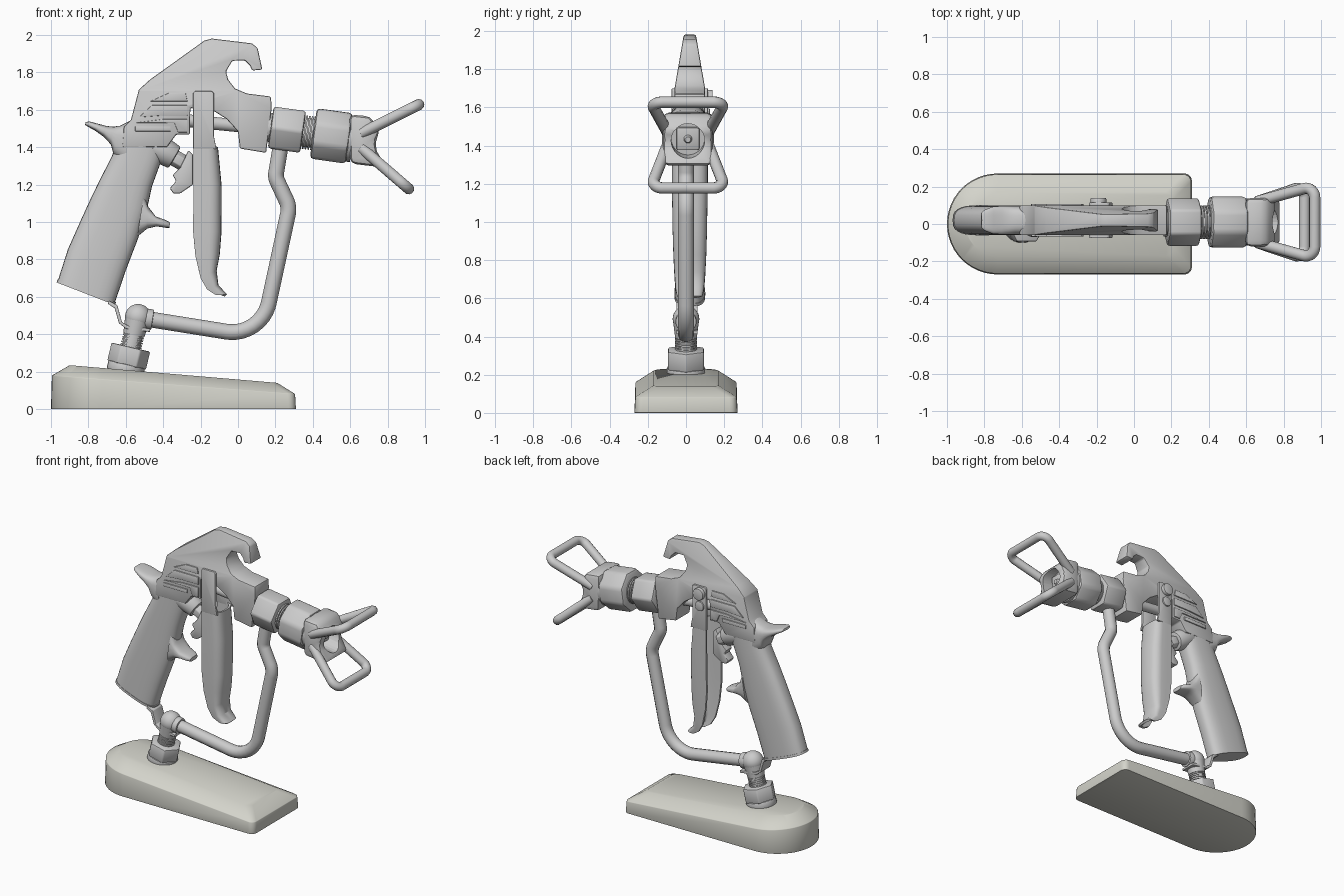
import bpy, bmesh, math
from mathutils import Vector, Matrix

if "Cube" in bpy.data.objects:
    bpy.data.objects.remove(bpy.data.objects["Cube"])

CY = 0.02                                    # sideways centre of the gun body
AX = Vector((0.99, 0, -0.139)).normalized()  # barrel direction
A0 = Vector((0.16, 0.01, 1.508))             # barrel start


def finish(ob, angle=35):
    for o in bpy.context.selected_objects:
        o.select_set(False)
    ob.select_set(True)
    bpy.context.view_layer.objects.active = ob
    bpy.ops.object.convert(target='MESH')
    bpy.ops.object.shade_smooth_by_angle(angle=math.radians(angle))
    return bpy.context.view_layer.objects.active


def make(name, bm, bevel=0, smooth=True):
    bmesh.ops.recalc_face_normals(bm, faces=bm.faces)
    if bevel:
        es = [e for e in bm.edges if e.is_manifold and e.calc_face_angle(0) > 0.6]
        bmesh.ops.bevel(bm, geom=es, offset=bevel, segments=2, profile=0.5,
                        affect='EDGES', clamp_overlap=True)
    me = bpy.data.meshes.new(name)
    bm.to_mesh(me)
    bm.free()
    ob = bpy.data.objects.new(name, me)
    bpy.context.collection.objects.link(ob)
    return finish(ob) if smooth else ob


def skin(name, rings, bevel=0):
    """Join closed rings of points and cap both ends."""
    bm = bmesh.new()
    vs = [[bm.verts.new(p) for p in r] for r in rings]
    n = len(vs[0])
    for a, b in zip(vs, vs[1:]):
        for i in range(n):
            bm.faces.new((a[i], a[(i + 1) % n], b[(i + 1) % n], b[i]))
    bm.faces.new(vs[0][::-1])
    bm.faces.new(vs[-1])
    return make(name, bm, bevel)


def prism(name, pts, y0, y1, bevel=0.008):
    return skin(name, [[(x, y, z) for x, z in pts] for y in (y0, y1)], bevel)


def loft(name, secs, e=0.7, n=28):
    """Rounded sections, each from a back point to a front point, with a half width."""
    rings = []
    sc = lambda v: math.copysign(abs(v) ** e, v)
    for bx, bz, fx, fz, w in secs:
        ring = []
        for i in range(n):
            a = 2 * math.pi * i / n
            c, s = sc(math.cos(a)) / 2, sc(math.sin(a))
            ring.append(((bx + fx) / 2 + c * (fx - bx), CY + w * s, (bz + fz) / 2 + c * (fz - bz)))
        rings.append(ring)
    return skin(name, rings)


def cyl(name, p, d, length, r, r2=None, sides=28, turn=0, bevel=0, smooth=True):
    d = Vector(d).normalized()
    bm = bmesh.new()
    m = (Matrix.Translation(Vector(p) + d * length / 2) @ d.to_track_quat('Z', 'Y').to_matrix().to_4x4()
         @ Matrix.Rotation(math.radians(turn), 4, 'Z'))
    bmesh.ops.create_cone(bm, cap_ends=True, segments=sides, radius1=r, radius2=r2 or r, depth=length, matrix=m)
    return make(name, bm, bevel, smooth)


def pipe(name, pts, radii, r):
    """Round rod along a path whose inner corners are rounded."""
    P = [Vector(p) for p in pts]
    out = [P[0]]
    for i in range(1, len(P) - 1):
        u, v = (P[i - 1] - P[i]).normalized(), (P[i + 1] - P[i]).normalized()
        half = u.angle(v) / 2
        rad = radii[i - 1]
        a, b = P[i] + u * rad / math.tan(half), P[i] + v * rad / math.tan(half)
        c = P[i] + (u + v).normalized() * rad / math.sin(half)
        for k in range(11):
            q = a.lerp(b, k / 10) - c
            out.append(c + q.normalized() * rad)
    out.append(P[-1])
    cu = bpy.data.curves.new(name, 'CURVE')
    cu.dimensions = '3D'
    cu.bevel_depth, cu.bevel_resolution, cu.use_fill_caps = r, 4, True
    sp = cu.splines.new('POLY')
    sp.points.add(len(out) - 1)
    for s, q in zip(sp.points, out):
        s.co = (*q, 1)
    ob = bpy.data.objects.new(name, cu)
    bpy.context.collection.objects.link(ob)
    return finish(ob)


# Stand base: D-shaped outline, sloping top, chamfered rim
def base_ring(i, zf):
    pts = []
    for cx, cy, r, a0, n in ((-0.73, 0, 0.27 - i, 90, 24), (0.27 - i, i - 0.23, 0.04, 270, 5),
                             (0.27 - i, 0.23 - i, 0.04, 0, 5)):
        for k in range(n + 1):
            a = math.radians(a0 + (180 if n == 24 else 90) * k / n)
            x, y = cx + r * math.cos(a), cy + r * math.sin(a)
            pts.append((x, y, zf(x)))
    return pts

base = skin('stand_base', [base_ring(0, lambda x: 0), base_ring(0.005, lambda x: 0.104 - 0.076 * x),
                           base_ring(0.1, lambda x: 0.158 - 0.085 * x)], 0.01)
mat = bpy.data.materials.new('pale_base')
mat.diffuse_color = (0.66, 0.66, 0.60, 1)
mat.use_nodes = True
mat.node_tree.nodes["Principled BSDF"].inputs["Base Color"].default_value = mat.diffuse_color
base.data.materials.append(mat)

# Gun head with hook, narrowing towards the top
head = [(-0.62, 1.40), (-0.61, 1.51), (-0.572, 1.548), (-0.53, 1.708), (-0.47, 1.762), (-0.18, 1.97),
        (-0.14, 1.981), (0.075, 1.955), (0.105, 1.93), (0.13, 1.815), (0.075, 1.81), (0.064, 1.837),
        (0.037, 1.864), (-0.03, 1.862), (-0.064, 1.805), (-0.053, 1.762), (-0.016, 1.714), (0.048, 1.687),
        (0.176, 1.671), (0.18, 1.61), (0.15, 1.37), (0.01, 1.393), (0.0, 1.484), (-0.06, 1.55),
        (-0.123, 1.59), (-0.255, 1.61), (-0.257, 1.468), (-0.33, 1.468), (-0.38, 1.40)]
bm = bmesh.new()
f = bm.faces.new([bm.verts.new((x, CY - 0.08, z)) for x, z in head])
ex = bmesh.ops.extrude_face_region(bm, geom=[f])
bmesh.ops.translate(bm, vec=(0, 0.16, 0), verts=[v for v in ex['geom'] if isinstance(v, bmesh.types.BMVert)])
bmesh.ops.bisect_plane(bm, geom=bm.verts[:] + bm.edges[:] + bm.faces[:], plane_co=(0, 0, 1.70), plane_no=(0, 0, 1))
for v in bm.verts:
    v.co.y = CY + (v.co.y - CY) * (1 - 0.6 * max(0, v.co.z - 1.70) / 0.28)
make('gun_head', bm, 0.008)

# Raised side ribs on both sides of the head
ribs = [[(-0.47, 1.645), (-0.37, 1.69), (-0.28, 1.69), (-0.27, 1.645)],
        [(-0.53, 1.56), (-0.46, 1.625), (-0.27, 1.625), (-0.27, 1.57), (-0.40, 1.57)],
        [(-0.55, 1.53), (-0.40, 1.55), (-0.27, 1.55), (-0.27, 1.48), (-0.32, 1.48), (-0.34, 1.53)],
        [(-0.55, 1.485), (-0.55, 1.512), (-0.36, 1.512), (-0.36, 1.485)]]
for i, rib in enumerate(ribs):
    for s in (-1, 1):
        prism(f'head_rib_{i}_{"front" if s < 0 else "back"}', rib, CY + s * 0.075, CY + s * 0.088, 0.003)

# Grip, its end plate, rear spur and finger rest
loft('grip', [(-0.963, 0.687, -0.658, 0.57, 0.078), (-0.91, 0.853, -0.60, 0.74, 0.078),
              (-0.845, 1.0, -0.535, 0.91, 0.078), (-0.79, 1.12, -0.488, 1.06, 0.078),
              (-0.738, 1.227, -0.46, 1.19, 0.078), (-0.675, 1.35, -0.42, 1.30, 0.078),
              (-0.64, 1.46, -0.37, 1.43, 0.078)])
loft('grip_end_plate', [(-0.97, 0.677, -0.657, 0.556, 0.081), (-0.965, 0.692, -0.652, 0.571, 0.081)])
loft('rear_spur', [(-0.60, 1.30, -0.58, 1.54, 0.077), (-0.665, 1.36, -0.63, 1.515, 0.077),
                   (-0.68, 1.415, -0.67, 1.51, 0.077), (-0.72, 1.457, -0.705, 1.514, 0.076),
                   (-0.765, 1.489, -0.75, 1.526, 0.072), (-0.805, 1.511, -0.795, 1.538, 0.055),
                   (-0.818, 1.52, -0.814, 1.534, 0.04)])
loft('finger_rest', [(-0.54, 0.92, -0.50, 1.17, 0.07), (-0.485, 0.965, -0.482, 1.085, 0.07),
                     (-0.435, 0.977, -0.44, 1.03, 0.068), (-0.385, 0.969, -0.385, 1.01, 0.055),
                     (-0.366, 0.969, -0.364, 0.998, 0.04)])

# Boss, bolt and locking lever between grip and trigger
bd = Vector((0.85, 0, -0.5))
cyl('grip_boss', (-0.45, CY, 1.41), bd, 0.13, 0.08, 0.065, bevel=0.01)
cyl('boss_bolt', (-0.36, CY, 1.355), bd, 0.085, 0.045, sides=6, bevel=0.005)
prism('lock_lever', [(-0.265, 1.385), (-0.24, 1.36), (-0.24, 1.20), (-0.31, 1.152), (-0.345, 1.152),
                     (-0.365, 1.18), (-0.33, 1.22), (-0.35, 1.25), (-0.31, 1.29)], CY - 0.05, CY + 0.02)

# Trigger: hollow channel, two side plates and pivot screws
secs = [(-0.237, 1.45, -0.115, 1.40, 0.086), (-0.238, 1.2, -0.096, 1.2, 0.086), (-0.24, 0.95, -0.096, 0.95, 0.082),
        (-0.228, 0.82, -0.105, 0.83, 0.078), (-0.20, 0.70, -0.122, 0.74, 0.072),
        (-0.165, 0.64, -0.112, 0.66, 0.066), (-0.12, 0.612, -0.065, 0.608, 0.058)]
bm = bmesh.new()
grid = []
for bx, bz, fx, fz, w in secs:
    row = [(0, -1), (0.3, -1), (0.6, -1)] + [(0.6 + 0.4 * math.sin(a), -math.cos(a)) for a in
                                             [math.pi * k / 12 for k in range(1, 12)]] + [(0.6, 1), (0.3, 1), (0, 1)]
    grid.append([bm.verts.new((bx + t * (fx - bx), CY + math.copysign(abs(s) ** 0.6, s) * w if abs(s) > 1e-6 else CY,
                               bz + t * (fz - bz))) for t, s in row])
for a, b in zip(grid, grid[1:]):
    for i in range(len(a) - 1):
        bm.faces.new((a[i], a[i + 1], b[i + 1], b[i]))
trigger = make('trigger', bm, smooth=False)
sol = trigger.modifiers.new('thickness', 'SOLIDIFY')
sol.thickness, sol.offset = 0.016, 0
finish(trigger)
for s, n in ((-1, 'front'), (1, 'back')):
    prism(f'trigger_plate_{n}', [(-0.24, 1.39), (-0.24, 1.69), (-0.23, 1.70), (-0.14, 1.70), (-0.129, 1.69),
                                 (-0.129, 1.46), (-0.115, 1.39)], CY + s * 0.078, CY + s * 0.095, 0.004)
cyl('pivot_screw', (-0.19, 0.10, 1.65), (0, 1, 0), 0.04, 0.042, bevel=0.006)
cyl('lower_pivot_screw', (-0.19, 0.10, 1.56), (0, 1, 0), 0.025, 0.035, bevel=0.005)
cyl('push_rod', (-0.30, CY, 1.545), (0.99, 0, -0.1), 0.36, 0.034)

# Feed tube and swivel fitting on the base
pipe('feed_tube', [(-0.525, 0, 0.488), (0.125, 0, 0.384), (0.275, 0, 1.08), (0.2, 0, 1.24), (0.235, 0, 1.45)],
     [0.2, 0.12, 0.08], 0.042)
sd, s0 = Vector((0.23, 0, 0.97)).normalized(), Vector((-0.605, 0, 0.195))
cyl('fitting_collar', s0, sd, 0.045, 0.1, bevel=0.006)
cyl('fitting_nut', s0 + sd * 0.04, sd, 0.1, 0.108, sides=6, bevel=0.008)
cyl('fitting_pipe', s0 + sd * 0.1, sd, 0.2, 0.05)
for k in range(5):
    cyl(f'fitting_thread_{k}', s0 + sd * (0.142 + 0.013 * k), sd, 0.008, 0.057)
cyl('elbow_neck', s0 + sd * 0.205, sd, 0.09, 0.057, 0.068)
bm = bmesh.new()
bmesh.ops.create_uvsphere(bm, u_segments=28, v_segments=16, radius=0.07,
                          matrix=Matrix.Translation(s0 + sd * 0.305))
make('elbow', bm)
cyl('elbow_sleeve', (-0.525, 0, 0.488), (0.65, 0, -0.104), 0.07, 0.055, bevel=0.005)
prism('grip_bracket', [(-0.69, 0.58), (-0.645, 0.555), (-0.62, 0.465), (-0.59, 0.447), (-0.47, 0.43), (-0.47, 0.412),
                       (-0.6, 0.43), (-0.637, 0.46), (-0.66, 0.54), (-0.695, 0.562)], -0.05, 0.06, 0.003)

# Barrel nuts and thread
cyl('barrel_nut', A0 + AX * 0.015, AX, 0.175, 0.13, sides=6, turn=30, bevel=0.014)
cyl('barrel_neck', A0, AX, 0.44, 0.078)
for k in range(4):
    cyl(f'barrel_thread_{k}', A0 + AX * (0.195 + 0.015 * k), AX, 0.009, 0.09)
cyl('guard_nut', A0 + AX * 0.245, AX, 0.195, 0.147, sides=8, turn=22.5, bevel=0.02)
cyl('guard_ring', A0 + AX * 0.43, AX, 0.03, 0.125)

# Spray tip guard: hollowed body, nozzle and two wire loops
guard = prism('guard_body', [(0.595, 1.575), (0.706, 1.565), (0.76, 1.485), (0.733, 1.43), (0.743, 1.377),
                             (0.79, 1.30), (0.74, 1.296), (0.60, 1.313)], 0.01 - 0.13, 0.01 + 0.13, 0.03)
hole = cyl('guard_hole', A0 + AX * 0.5, AX, 0.3, 0.088, smooth=False)
hole.hide_render = True
cut = guard.modifiers.new('hole', 'BOOLEAN')
cut.object, cut.operation, cut.solver = hole, 'DIFFERENCE', 'EXACT'
finish(guard)
bpy.data.objects.remove(hole)
cyl('tip_block', A0 + AX * 0.48, AX, 0.05, 0.085, sides=4, turn=45, bevel=0.01)
cyl('spray_tip', A0 + AX * 0.52, AX, 0.03, 0.025, 0.015)
for n, (bx, bz), (tx, tz) in (('upper', (0.66, 1.475), (0.966, 1.628)), ('lower', (0.66, 1.395), (0.912, 1.178))):
    pipe(f'{n}_guard_loop', [(bx, -0.10, bz), (tx, -0.185, tz), (tx, 0.205, tz), (bx, 0.12, bz)], [0.05, 0.05], 0.03)
